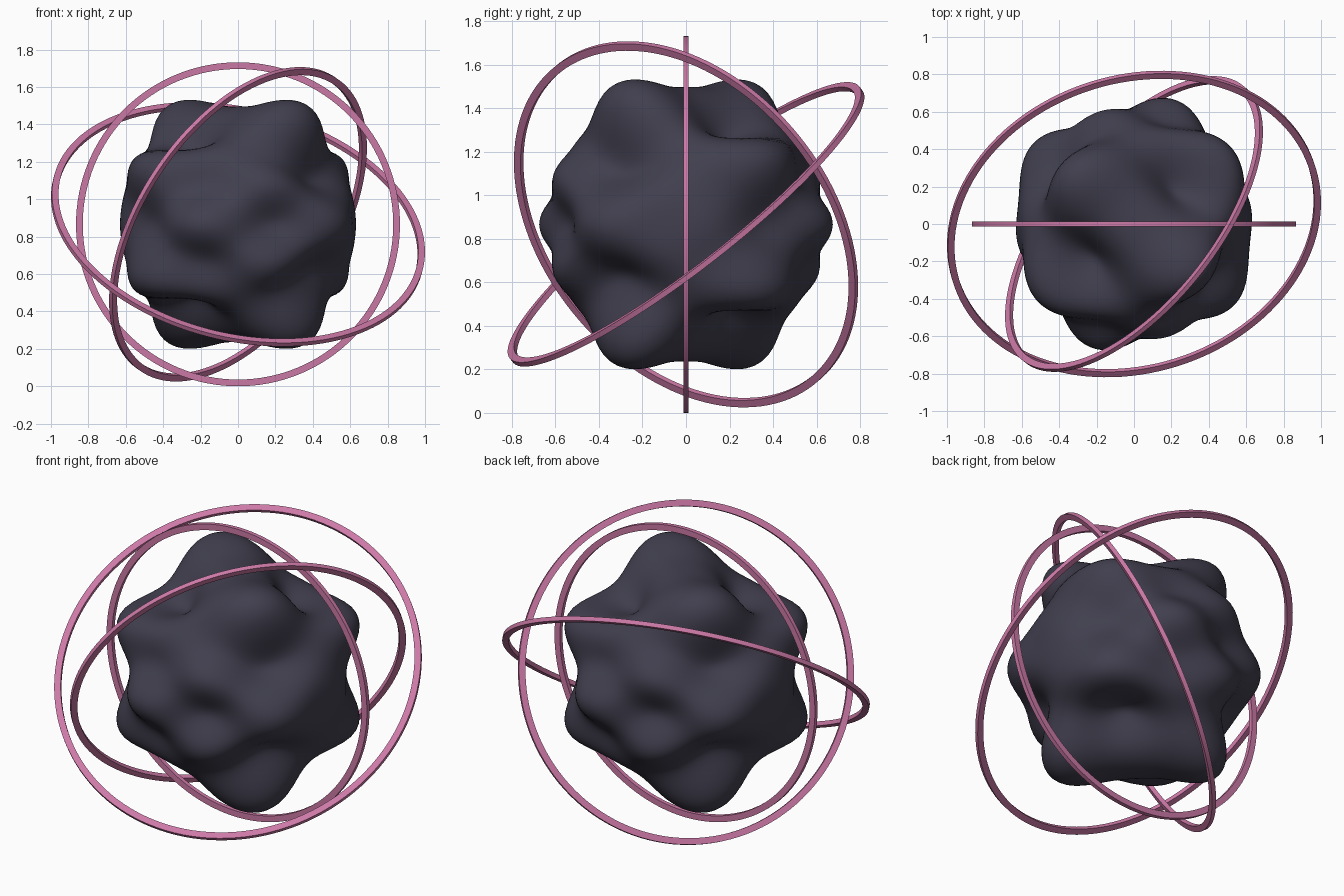
import bpy, bmesh, math
from mathutils import Vector, Matrix

if "Cube" in bpy.data.objects:
    bpy.data.objects.remove(bpy.data.objects["Cube"])

CENTRE = Vector((0, 0, 0.866))


def material(name, rgb):
    m = bpy.data.materials.new(name)
    m.diffuse_color = (*rgb, 1)
    m.use_nodes = True
    m.node_tree.nodes["Principled BSDF"].inputs["Base Color"].default_value = m.diffuse_color
    return m


DARK = material("dark slate", (0.052, 0.049, 0.076))
PINK = material("dusty pink", (0.60, 0.19, 0.38))


def add_object(name, bm, mat):
    bmesh.ops.recalc_face_normals(bm, faces=bm.faces)
    me = bpy.data.meshes.new(name)
    bm.to_mesh(me)
    bm.free()
    me.materials.append(mat)
    ob = bpy.data.objects.new(name, me)
    bpy.context.collection.objects.link(ob)
    bpy.ops.object.select_all(action='DESELECT')
    ob.select_set(True)
    bpy.context.view_layer.objects.active = ob
    bpy.ops.object.shade_smooth_by_angle(angle=math.radians(50))
    return ob


# Lumpy core: sphere pushed in and out by a wave product
bm = bmesh.new()
bmesh.ops.create_uvsphere(bm, u_segments=128, v_segments=80, radius=1)
for v in bm.verts:
    d = v.co.normalized()
    wave = -math.sin(3.2 * d.x) * math.sin(3.9 * d.y) * math.cos(7.5 * d.z)
    v.co = CENTRE + d * (0.63 + 0.155 * wave)
core = add_object("lumpy_core", bm, DARK)
core.data.polygons.foreach_set("use_smooth", [True] * len(core.data.polygons))


# Flat-banded ring with a rectangular section, turned to face a normal
def ring(name, outer, normal, width=0.036, depth=0.025, n=128):
    bm = bmesh.new()
    rot = Vector((0, 0, 1)).rotation_difference(Vector(normal).normalized()).to_matrix()
    h = depth / 2
    section = [(outer, -h), (outer, h), (outer - width, h), (outer - width, -h)]
    loops = []
    for i in range(n):
        a = 2 * math.pi * i / n
        loops.append([bm.verts.new(CENTRE + rot @ Vector((r * math.cos(a), r * math.sin(a), z)))
                      for r, z in section])
    for i in range(n):
        p, q = loops[i], loops[(i + 1) % n]
        for j in range(4):
            k = (j + 1) % 4
            bm.faces.new((p[j], q[j], q[k], p[k]))
    return add_object(name, bm, PINK)


ring("upright_ring", 0.866, (0, -1, 0))
ring("wide_tilted_ring", 1.017, (0.195, -0.602, 0.774))
ring("steep_tilted_ring", 0.942, (-0.691, 0.555, 0.463))
